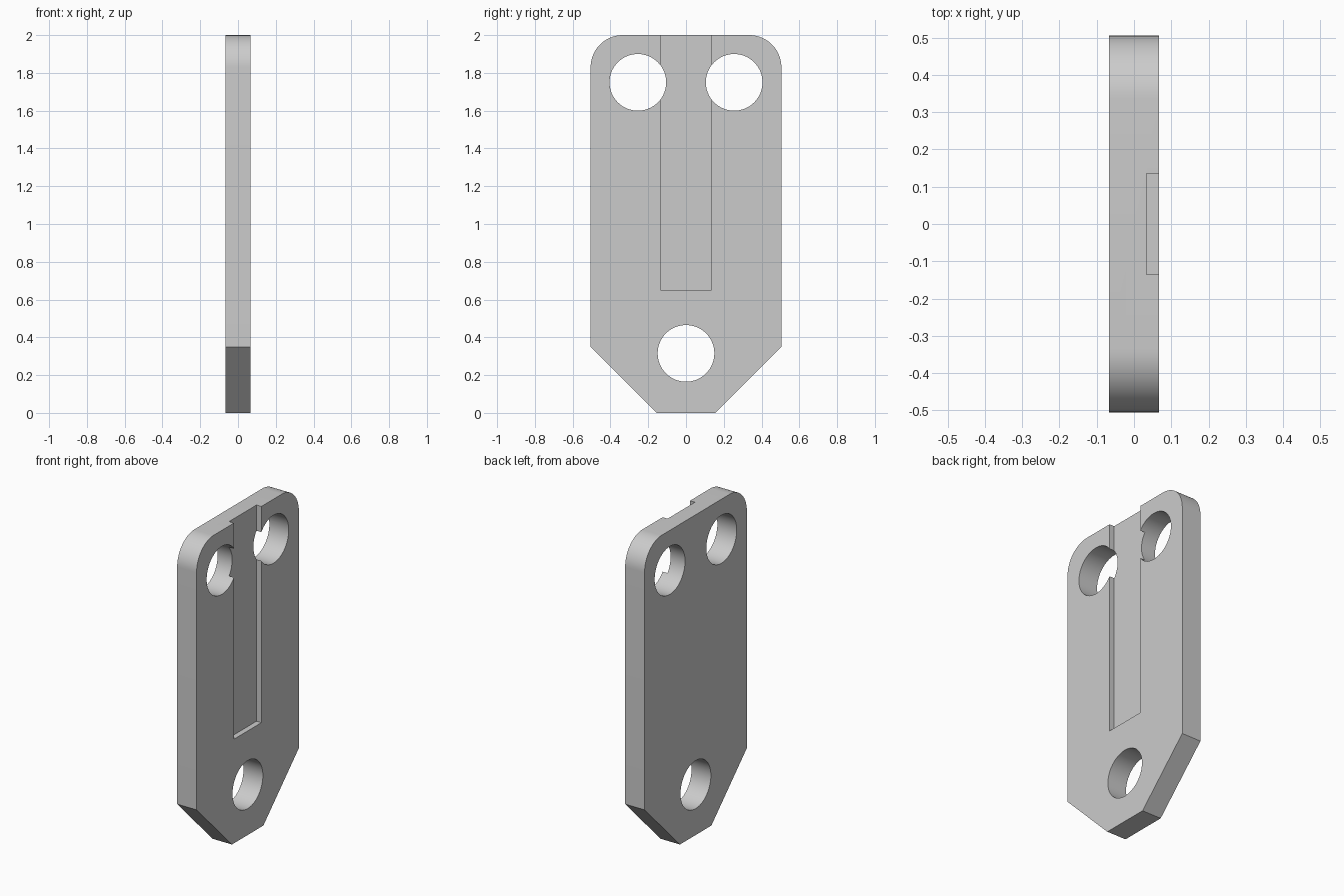
import bpy, math

if "Cube" in bpy.data.objects:
    bpy.data.objects.remove(bpy.data.objects["Cube"], do_unlink=True)

HALF_T, HALF_W, HEIGHT, RADIUS = 0.067, 0.505, 2.0, 0.17

grey = bpy.data.materials.new("light grey")
grey.use_nodes = True
grey.diffuse_color = (0.6, 0.6, 0.6, 1)
grey.node_tree.nodes["Principled BSDF"].inputs["Base Color"].default_value = grey.diffuse_color


def extruded(name, outline, x0, x1):
    """Solid made by sweeping a (y, z) outline from x0 to x1."""
    n = len(outline)
    verts = [(x, y, z) for x in (x0, x1) for y, z in outline]
    faces = [tuple(reversed(range(n))), tuple(range(n, 2 * n))]
    faces += [(i, (i + 1) % n, n + (i + 1) % n, n + i) for i in range(n)]
    mesh = bpy.data.meshes.new(name)
    mesh.from_pydata(verts, [], faces)
    mesh.materials.append(grey)
    obj = bpy.data.objects.new(name, mesh)
    bpy.context.collection.objects.link(obj)
    return obj


def arc(cy, cz, r, start, end, steps):
    angles = [math.radians(start + (end - start) * i / steps) for i in range(steps + 1)]
    return [(cy + r * math.cos(a), cz + r * math.sin(a)) for a in angles]


# Plate: chamfered foot, rounded top corners
right_half = [(0.155, 0), (HALF_W, 0.35)]
right_half += arc(HALF_W - RADIUS, HEIGHT - RADIUS, RADIUS, 0, 90, 16)
outline = right_half + [(-y, z) for y, z in reversed(right_half)]
plate = extruded("plate", outline, -HALF_T, HALF_T)

# Cutters: shallow slot open at the top, then three bolt holes
slot = [(-0.135, 0.65), (0.135, 0.65), (0.135, 2.1), (-0.135, 2.1)]
cutters = [extruded("slot_cutter", slot, 0.033, 0.2)]
for name, y, z in (("front", -0.255, 1.75), ("back", 0.255, 1.75), ("lower", 0, 0.315)):
    circle = arc(y, z, 0.15, 0, 360, 64)[:-1]
    cutters.append(extruded(name + "_hole_cutter", circle, -0.2, 0.2))

bpy.context.view_layer.objects.active = plate
for cutter in cutters:
    mod = plate.modifiers.new(cutter.name, "BOOLEAN")
    mod.operation = "DIFFERENCE"
    mod.solver = "EXACT"
    mod.object = cutter
    bpy.ops.object.modifier_apply(modifier=mod.name)
    bpy.data.objects.remove(cutter, do_unlink=True)

# Smooth the round walls, keep the edges crisp
bpy.ops.object.select_all(action="DESELECT")
plate.select_set(True)
bpy.ops.object.shade_smooth_by_angle(angle=math.radians(30))
